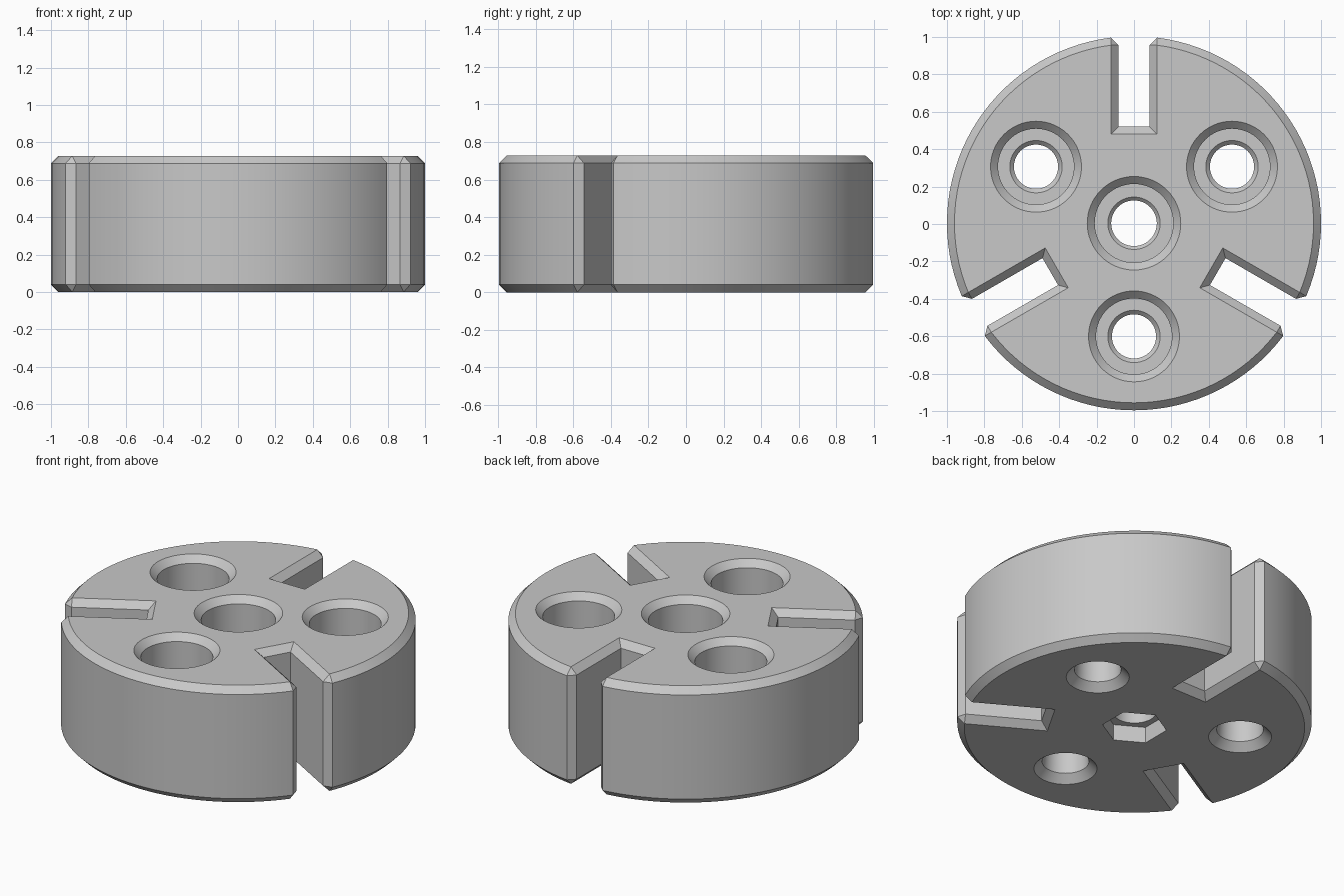
import bpy, bmesh
from math import cos, sin, pi, radians, sqrt, asin
from mathutils import Matrix, Vector

if "Cube" in bpy.data.objects:
    bpy.data.objects.remove(bpy.data.objects["Cube"], do_unlink=True)

HEIGHT = 0.728
CHAMFER = 0.04
OVER = 0.05
CENTRE = Matrix.Translation((0, 0.004, 0))

grey = bpy.data.materials.new("plain grey")
grey.use_nodes = True
colour = (0.58, 0.58, 0.58, 1)
grey.diffuse_color = colour
grey.node_tree.nodes["Principled BSDF"].inputs["Base Color"].default_value = colour


def loft(name, rings, matrix=CENTRE):
    """Skin a list of equal rings and cap both ends."""
    bm = bmesh.new()
    rows = [[bm.verts.new(p) for p in ring] for ring in rings]
    n = len(rows[0])
    for low, high in zip(rows, rows[1:]):
        for i in range(n):
            j = (i + 1) % n
            bm.faces.new((low[i], low[j], high[j], high[i]))
    bm.faces.new(rows[0])
    bm.faces.new(rows[-1])
    bmesh.ops.remove_doubles(bm, verts=bm.verts, dist=0.0001)
    bmesh.ops.recalc_face_normals(bm, faces=bm.faces)
    mesh = bpy.data.meshes.new(name)
    bm.to_mesh(mesh)
    bm.free()
    mesh.transform(matrix)
    mesh.materials.append(grey)
    obj = bpy.data.objects.new(name, mesh)
    bpy.context.collection.objects.link(obj)
    return obj


def outline(radius, half, inner, flare, z):
    """Round outline with three slots; flare chamfers the mouth corners."""
    wide = half + flare
    rim = sqrt(radius ** 2 - wide ** 2)
    mouth = rim - flare
    lean = asin(wide / radius)
    sweep = 2 * pi / 3 - 2 * lean
    steps = 32
    third = [(-half, mouth), (-half, inner), (half, inner), (half, mouth)]
    for i in range(steps + 1):
        angle = pi / 2 - lean - sweep * i / steps
        third.append((radius * cos(angle), radius * sin(angle)))
    ring = []
    for k in range(3):
        turn = Matrix.Rotation(-2 * pi * k / 3, 3, "Z")
        ring += [turn @ Vector((x, y, z)) for x, y in third]
    return ring


def lathe(name, profile, sides, matrix=CENTRE, start=0):
    rings = [[(r * cos(start + 2 * pi * i / sides), r * sin(start + 2 * pi * i / sides), z)
              for i in range(sides)] for r, z in profile]
    return loft(name, rings, matrix)


# Chamfered round body with three open slots
HALF, INNER = 0.083, 0.517
inset = (1 - CHAMFER, HALF + CHAMFER, INNER - CHAMFER, 0)
full = (1, HALF, INNER, CHAMFER)
body = loft("slotted_disc", [outline(*inset, 0), outline(*full, CHAMFER),
                             outline(*full, HEIGHT - CHAMFER), outline(*inset, HEIGHT)])
cutters = []


def bore(name, opening, seat, through, lip, bottom, matrix):
    """Stepped hole with a chamfered rim, a flat seat and a through hole."""
    profile = bottom + [(through, seat - lip), (through + lip, seat),
                        (opening - CHAMFER, seat), (opening - CHAMFER, HEIGHT - CHAMFER),
                        (opening + OVER, HEIGHT + OVER)]
    cutters.append(lathe(name, profile, 64, matrix))


# Three outer bolt holes and a central one with a hexagonal nut pocket
flared = [(0.178 + OVER, -OVER), (0.132, CHAMFER + 0.006)]
for k in range(3):
    spot = Matrix.Rotation(radians(30 + 120 * k), 4, "Z") @ Vector((0.605, 0, 0))
    bore("bolt_hole_cutter", 0.243, 0.33, 0.118, 0.022, flared,
         CENTRE @ Matrix.Translation(spot))
bore("centre_hole_cutter", 0.25, 0.33, 0.122, 0.018, [(0.122, -OVER)], CENTRE)
cutters.append(lathe("nut_pocket_cutter", [(0.183, -OVER), (0.183, 0.1)], 6, start=radians(30)))

# Cut the holes, bake the result and drop the cutters
for cutter in cutters:
    mod = body.modifiers.new("cut", "BOOLEAN")
    mod.operation = "DIFFERENCE"
    mod.solver = "EXACT"
    mod.object = cutter
    cutter.hide_render = True
bpy.context.view_layer.update()
baked = bpy.data.meshes.new_from_object(body.evaluated_get(bpy.context.evaluated_depsgraph_get()))
body.modifiers.clear()
body.data = baked
baked.materials.clear()
baked.materials.append(grey)
for poly in baked.polygons:
    poly.material_index = 0
for cutter in cutters:
    bpy.data.objects.remove(cutter, do_unlink=True)

# Smooth round walls, crisp chamfers
for obj in bpy.context.selected_objects:
    obj.select_set(False)
body.select_set(True)
bpy.context.view_layer.objects.active = body
bpy.ops.object.shade_smooth_by_angle(angle=radians(20))
